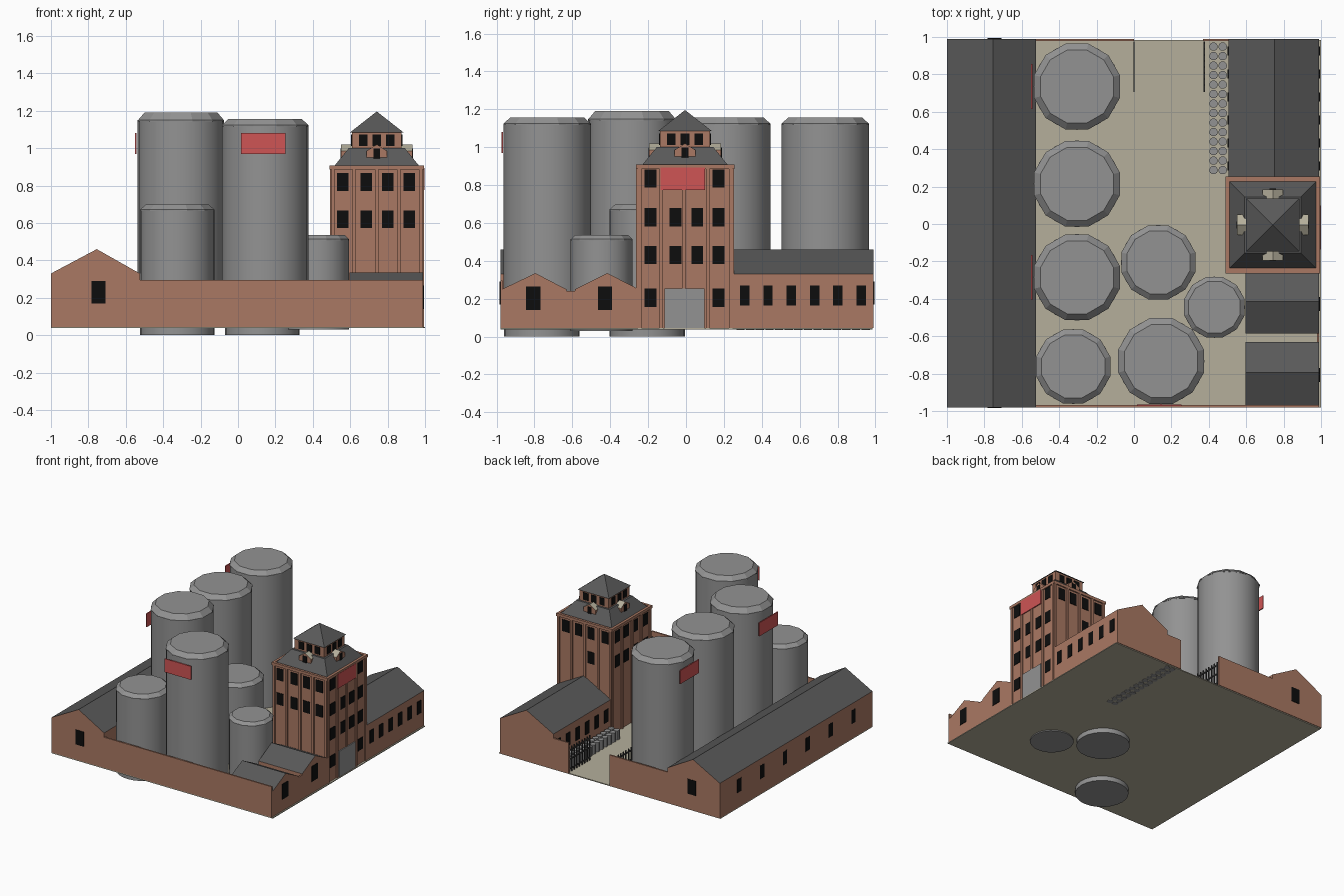
import bpy, bmesh, math
from mathutils import Vector

if "Cube" in bpy.data.objects:
    bpy.data.objects.remove(bpy.data.objects["Cube"])


def mat(name, r, g, b):
    m = bpy.data.materials.new(name)
    m.diffuse_color = (r, g, b, 1)
    m.use_nodes = True
    m.node_tree.nodes["Principled BSDF"].inputs["Base Color"].default_value = m.diffuse_color
    return m


BRICK = mat("brick", .40, .19, .125)
ROOF = mat("slate roof", .1, .1, .1)
STEEL = mat("silo steel", .29, .29, .29)
YARD = mat("yard concrete", .46, .43, .33)
GLASS = mat("dark glass", .004, .004, .004)
RED = mat("sign red", .62, .09, .09)
IRON = mat("gate iron", .04, .04, .04)


def finish(name, bm, *mats):
    bmesh.ops.recalc_face_normals(bm, faces=bm.faces)
    if len(mats) > 1:  # second colour on every upward sloping face
        bm.normal_update()
        for f in bm.faces:
            f.material_index = int(f.normal.z > .1)
    me = bpy.data.meshes.new(name)
    bm.to_mesh(me)
    bm.free()
    ob = bpy.data.objects.new(name, me)
    for m in mats:
        me.materials.append(m)
    bpy.context.collection.objects.link(ob)
    return ob


def add_box(bm, x0, x1, y0, y1, z0, z1):
    vs = bmesh.ops.create_cube(bm, size=1)["verts"]
    for v in vs:
        v.co = ((x0 + x1) / 2 + v.co.x * (x1 - x0), (y0 + y1) / 2 + v.co.y * (y1 - y0),
                (z0 + z1) / 2 + v.co.z * (z1 - z0))


def box(name, m, *b):
    bm = bmesh.new()
    add_box(bm, *b)
    return finish(name, bm, m)


def prism(name, profile, axis, a, b, *mats):
    """Extrude a (u, z) profile along x or y from a to b."""
    bm = bmesh.new()
    put = (lambda u, z: (a, u, z)) if axis == "x" else (lambda u, z: (u, a, z))
    f = bm.faces.new([bm.verts.new(put(u, z)) for u, z in profile])
    r = bmesh.ops.extrude_face_region(bm, geom=[f])
    off = Vector((b - a, 0, 0) if axis == "x" else (0, b - a, 0))
    bmesh.ops.translate(bm, vec=off, verts=[v for v in r["geom"] if isinstance(v, bmesh.types.BMVert)])
    return finish(name, bm, *mats)


def gable(u0, u1, peak_u, base, eave, peak):
    return [(u0, base), (u1, base), (u1, eave), (peak_u, peak), (u0, eave)]


def plates(name, m, side, pos, items, t=.004):
    """Thin plates on a wall: side is the facing, items are (centre, z0, z1, width)."""
    bm = bmesh.new()
    s = t if side[0] == "+" else -t
    p0, p1 = sorted((pos - s, pos + s))
    for c, z0, z1, w in items:
        if side[1] == "x":
            add_box(bm, p0, p1, c - w / 2, c + w / 2, z0, z1)
        else:
            add_box(bm, c - w / 2, c + w / 2, p0, p1, z0, z1)
    return finish(name, bm, m)


def frustum(name, cx, cy, rings, n, m, turn=0.0):
    """Stack of (radius, z) rings with n sides, closed at both ends."""
    bm = bmesh.new()
    loops = [[bm.verts.new((cx + r * math.cos(turn + 2 * math.pi * i / n),
                            cy + r * math.sin(turn + 2 * math.pi * i / n), z))
              for i in range(n)] for r, z in rings]
    for lo, hi in zip(loops, loops[1:]):
        for i in range(n):
            j = (i + 1) % n
            bm.faces.new((lo[i], lo[j], hi[j], hi[i]))
    bm.faces.new(loops[0])
    bm.faces.new(loops[-1])
    return finish(name, bm, m)


G = .045
# yard and enclosing walls
box("yard", YARD, -1, 1, -.98, .985, .038, G)
box("front_wall", BRICK, -.53, .99, -.98, -.968, G, .295)
box("back_wall_long", BRICK, -.53, 0, .978, .99, G, .295)
box("back_wall_short", BRICK, .37, .51, .978, .99, G, .295)

# open gate leaves
for name, x in (("gate_left", .0), ("gate_right", .375)):
    bm = bmesh.new()
    for i in range(9):
        y = .71 + i * .0325
        add_box(bm, x - .004, x + .004, y - .004, y + .004, G, .25)
    for z in (.07, .15, .225):
        add_box(bm, x - .004, x + .004, .71, .975, z - .005, z + .005)
    finish(name, bm, IRON)

# long west hall
prism("west_hall", gable(-1, -.525, -.755, G, .33, .46), "y", -.98, .99, BRICK, ROOF)
plates("west_hall_side_windows", GLASS, "-x", -.997,
       [(.74 - .295 * i, .165, .275, .055) for i in range(6)])
plates("west_hall_front_window", GLASS, "-y", -.98, [(-.745, .17, .29, .075)])
plates("west_hall_back_window", GLASS, "+y", .99, [(-.745, .17, .29, .075)])

# east hall
prism("east_hall", gable(.505, .99, .75, G, .33, .46), "y", .25, .99, BRICK, ROOF)
east = [(.31 + .123 * i, .165, .27, .05) for i in range(6)]
plates("east_hall_outer_windows", GLASS, "+x", .99, east)
plates("east_hall_yard_windows", GLASS, "-x", .505, east)

# two small sheds and the link wall
for name, y0, y1, yp in (("shed_front", -.972, -.632, -.795), ("shed_rear", -.585, -.25, -.415)):
    prism(name, gable(y0, y1, yp, G, .25, .335), "x", .595, .99, BRICK, ROOF)
    plates(name + "_window", GLASS, "+x", .99, [(yp - .012, .14, .265, .075)])
box("shed_link_wall", BRICK, .978, .99, -.64, -.58, G, .24)

# tower body with cornice and pilasters
CX, CY = .742, -.005
X0, X1, Y0, Y1 = .5, .985, -.255, .245
box("tower_body", BRICK, X0, X1, Y0, Y1, G, .9)
bm = bmesh.new()
for a0, a1, b0, b1 in ((X0 - .01, X1 + .01, Y0 - .01, Y0 + .01), (X0 - .01, X1 + .01, Y1 - .01, Y1 + .01),
                       (X0 - .01, X0 + .01, Y0, Y1), (X1 - .01, X1 + .01, Y0, Y1)):
    add_box(bm, a0, a1, b0, b1, .885, .908)
finish("tower_cornice", bm, BRICK)
px = [(x, G, .89, .018) for x in (.508, .62, .742, .86, .978)]
py = [(y, G, .89, .018) for y in (-.245, -.13, -.012, .115, .237)]
for side, pos, cols in (("-y", Y0, px), ("+y", Y1, px), ("-x", X0, py), ("+x", X1, py)):
    plates("tower_pilasters_" + side, BRICK, side, pos, cols, .009)

# tower windows, door and sign
xs, ys = (.56, .685, .80, .915), (-.187, -.055, .06, .172)


def grid(cols, rows):
    return [(c, z - .048, z + .048, .062) for c in cols for z in rows]


plates("tower_front_windows", GLASS, "-y", Y0, grid(xs, (.62, .82)))
plates("tower_back_windows", GLASS, "+y", Y1, grid(xs, (.82,)) + grid(xs[1:2], (.62,)))
plates("tower_yard_windows", GLASS, "-x", X0, grid(ys, (.62, .82)))
plates("tower_street_windows", GLASS, "+x", X1,
       grid(ys, (.43, .63)) + grid((ys[0], ys[3]), (.205, .835)))
plates("tower_door", STEEL, "+x", X1 + .006, [(-.008, G, .255, .21)])
plates("tower_sign", RED, "+x", X1 + .008, [(-.018, .775, .893, .235)])

# mansard roof, lantern and its pyramid
Q, D = math.pi / 4, math.sqrt(2)
frustum("mansard_roof", CX, CY, [(.235 * D, .895), (.15 * D, 1.0)], 4, ROOF, Q)
frustum("lantern", CX, CY, [(.133 * D, .98), (.133 * D, 1.09)], 4, BRICK, Q)
frustum("lantern_roof", CX, CY, [(.142 * D, 1.085), (.002, 1.195)], 4, ROOF, Q)
for side, pos, c in (("-y", CY - .133, CX), ("+y", CY + .133, CX), ("-x", CX - .133, CY), ("+x", CX + .133, CY)):
    plates("lantern_windows_" + side, GLASS, side, pos, [(c + d, 1.012, 1.072, .046) for d in (-.073, 0, .073)])
    # dormer on the same side
    s = 1 if side[0] == "+" else -1
    ctr = CX if side[1] == "x" else CY
    prism("dormer_" + side, gable(c - .055, c + .055, c, .935, .985, 1.02), side[1],
          ctr + s * .13, ctr + s * .19, BRICK, YARD)
    plates("dormer_window_" + side, GLASS, side, ctr + s * .19, [(c, .942, .998, .036)])

# silos: x, y, radius, foot, shoulder, top
SILOS = [(-.305, .735, .235, G, 1.125, 1.157), (-.305, .215, .235, G, 1.125, 1.157),
         (-.305, -.285, .235, G, 1.15, 1.19), (.145, -.733, .235, G, 1.125, 1.157),
         (-.325, -.762, .203, .0, .672, .698), (.13, -.205, .203, .0, .672, .698),
         (.43, -.445, .166, .03, .515, .537)]
for i, (x, y, r, foot, sh, top) in enumerate(SILOS, 1):
    body = frustum(f"silo_{i}_body", x, y, [(r * .985, foot), (r * .985, sh)], 24, STEEL)
    for f in body.data.polygons:
        f.use_smooth = abs(f.normal.z) < .5
    frustum(f"silo_{i}_cap", x, y, [(r * 1.01, sh - .008), (r * 1.01, sh), (r * .86, top)],
            12, STEEL, math.pi / 12)

# red signs on three silos
plates("silo_sign_front", RED, "-y", -.969, [(.135, .97, 1.08, .24)])
for i, y in ((1, .735), (3, -.285)):
    plates(f"silo_sign_side_{i}", RED, "-x", -.546, [(y, .97, 1.08, .24)])

# two rows of barrels beside the east hall
for col, x in enumerate((.425, .474)):
    for row in range(14):
        frustum(f"barrel_{col}_{row}", x, .288 + row * .0508, [(.023, .036), (.023, .12)], 10, STEEL)
